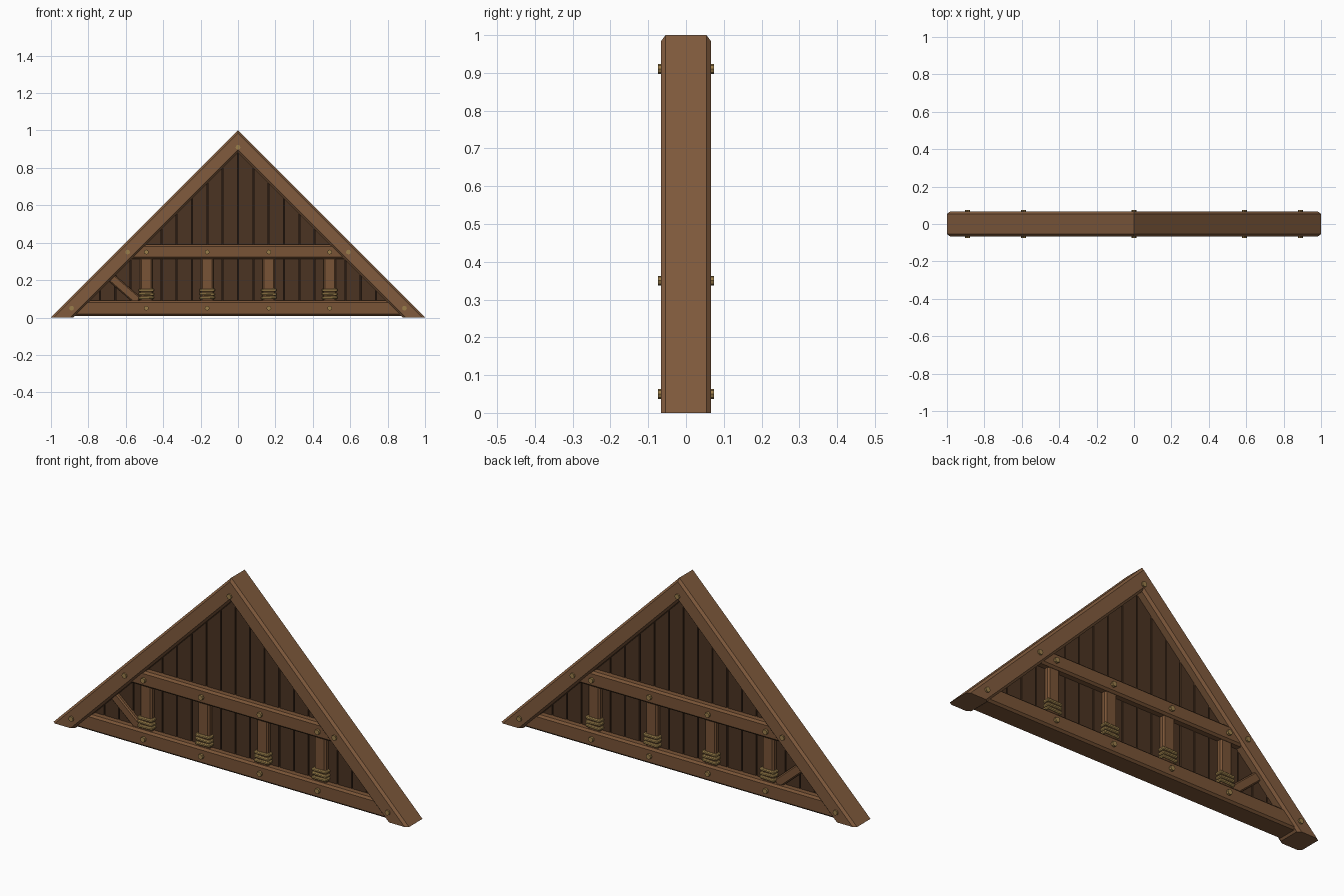
import bpy, bmesh, math
from mathutils import Matrix, Vector

if "Cube" in bpy.data.objects:
    bpy.data.objects.remove(bpy.data.objects["Cube"])


def material(name, r, g, b):
    m = bpy.data.materials.new(name)
    m.use_nodes = True
    m.diffuse_color = (r, g, b, 1)
    bsdf = m.node_tree.nodes["Principled BSDF"]
    bsdf.inputs["Base Color"].default_value = (r, g, b, 1)
    bsdf.inputs["Roughness"].default_value = 0.9
    return m


RAFTER = material("rafter wood", 0.22, 0.105, 0.047)
BEAM = material("beam wood", 0.19, 0.088, 0.037)
PLANK = material("dark plank wood", 0.07, 0.034, 0.016)
GAP = material("plank gap shadow", 0.022, 0.011, 0.006)
ROPE = material("rope", 0.40, 0.26, 0.085)
PEG = material("brass peg", 0.33, 0.21, 0.07)


def finish(bm, name, mat):
    bmesh.ops.recalc_face_normals(bm, faces=bm.faces)
    mesh = bpy.data.meshes.new(name)
    bm.to_mesh(mesh)
    bm.free()
    mesh.materials.append(mat)
    obj = bpy.data.objects.new(name, mesh)
    bpy.context.collection.objects.link(obj)
    return obj


def loft(name, mat, start, end):
    """Solid between two matching outlines."""
    bm = bmesh.new()
    a = [bm.verts.new(p) for p in start]
    b = [bm.verts.new(p) for p in end]
    bm.faces.new(a)
    bm.faces.new(b)
    n = len(a)
    for i in range(n):
        j = (i + 1) % n
        bm.faces.new((a[i], a[j], b[j], b[i]))
    return finish(bm, name, mat)


def timber(name, mat, centre, size, chamfer, tilt=0):
    """Box with chamfered edges, turned about the y axis."""
    bm = bmesh.new()
    bmesh.ops.create_cube(bm, size=1, matrix=Matrix.Diagonal((*size, 1)))
    if chamfer:
        bmesh.ops.bevel(bm, geom=bm.edges[:], offset=chamfer, segments=1,
                        affect='EDGES')
    bm.transform(Matrix.Translation(centre) @ Matrix.Rotation(tilt, 4, 'Y'))
    return finish(bm, name, mat)


def peg(name, x, z, reach):
    """Peg running through the frame, showing on both faces."""
    bm = bmesh.new()
    bmesh.ops.create_cone(bm, cap_ends=True, segments=8, radius1=0.013,
                          radius2=0.013, depth=2 * reach)
    bm.transform(Matrix.Translation((x, 0, z)) @ Matrix.Rotation(math.pi / 2, 4, 'X'))
    finish(bm, name, PEG)


# Rafters: chamfered section, mitred at the ridge and cut level at the foot
DROP, HALF = 0.12, 0.066
section = []
for d, y in ((0, 0.054), (0.016, HALF), (DROP - 0.016, HALF), (DROP, 0.054)):
    section.append((d, y))
section += [(d, -y) for d, y in reversed(section)]
for side, label in ((1, "left"), (-1, "right")):
    loft(label + "_rafter", RAFTER,
         [(side * (1 - d), y, 0) for d, y in section],
         [(0, y, 1 - d) for d, y in section])

# Cross beams
timber("bottom_beam", BEAM, (0, 0, 0.049), (1.76, 0.112, 0.082), 0.01)
timber("collar_beam", BEAM, (0, 0, 0.352), (1.17, 0.112, 0.078), 0.01)

# Plank infill, cut to the slope, over a thin dark core
PITCH = 0.082
for side, label in ((1, "left"), (-1, "right")):
    for i in range(11):
        x0, x1 = i * PITCH + 0.003, (i + 1) * PITCH - 0.003
        outline = [(x0, 0.03), (x1, 0.03), (x1, 0.94 - x1), (x0, 0.94 - x0)]
        loft(f"{label}_plank_{i + 1}", PLANK,
             [(side * x, -0.02, z) for x, z in outline],
             [(side * x, 0.02, z) for x, z in outline])
core = [(-0.9, 0.03), (0.9, 0.03), (0, 0.93)]
loft("plank_core", GAP, [(x, -0.01, z) for x, z in core],
     [(x, 0.01, z) for x, z in core])

# Posts with rope lashings
POSTS = (-0.49, -0.165, 0.165, 0.49)
for i, x in enumerate(POSTS, 1):
    timber(f"post_{i}", BEAM, (x, 0, 0.2), (0.066, 0.088, 0.25), 0.008)
    for k in range(3):
        timber(f"rope_{i}_{k + 1}", ROPE, (x, 0, 0.106 + 0.02 * k),
               (0.084, 0.104, 0.015), 0.004, math.radians((-2, 2, -1)[k]))

# Single diagonal brace in the right corner
timber("corner_brace", BEAM, (-0.605, 0, 0.15), (0.19, 0.076, 0.046), 0.006,
       math.radians(41))

# Pegs through rafters and beams
peg("ridge_peg", 0, 0.91, 0.074)
for side, label in ((1, "left"), (-1, "right")):
    peg(label + "_foot_peg", side * 0.89, 0.05, 0.074)
    peg(label + "_collar_peg", side * 0.59, 0.35, 0.074)
for i, x in enumerate(POSTS, 1):
    peg(f"bottom_beam_peg_{i}", x, 0.05, 0.068)
    peg(f"collar_beam_peg_{i}", x, 0.35, 0.068)
